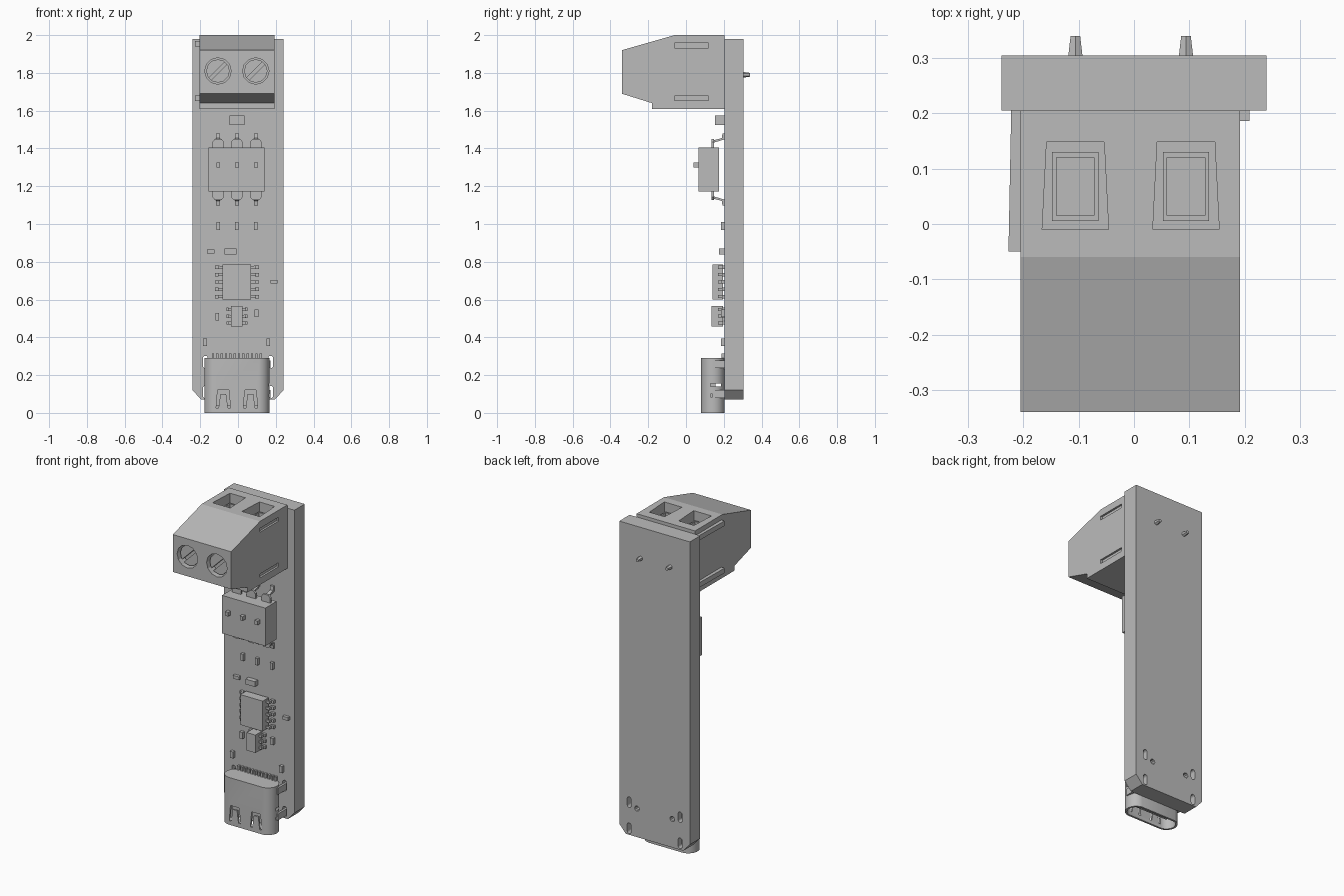
import bpy, bmesh, math
from mathutils import Matrix, Vector

if "Cube" in bpy.data.objects:
    bpy.data.objects.remove(bpy.data.objects["Cube"], do_unlink=True)

grey = bpy.data.materials.new("plain_grey")
grey.use_nodes = True
grey.diffuse_color = (0.5, 0.5, 0.5, 1)
grey.node_tree.nodes["Principled BSDF"].inputs["Base Color"].default_value = (0.5, 0.5, 0.5, 1)

MID = -0.006          # centre line of the mounted parts
FACE = 0.205          # front face of the board


def finish(name, bm):
    bmesh.ops.recalc_face_normals(bm, faces=bm.faces)
    mesh = bpy.data.meshes.new(name)
    bm.to_mesh(mesh)
    bm.free()
    mesh.materials.append(grey)
    obj = bpy.data.objects.new(name, mesh)
    bpy.context.collection.objects.link(obj)
    return obj


def prism(name, points, axis, a, b):
    """Extrude a closed profile along x, y or z from a to b."""
    place = {"x": lambda u, v: (a, u, v), "y": lambda u, v: (u, a, v), "z": lambda u, v: (u, v, a)}[axis]
    step = Vector([(b - a) if axis == k else 0 for k in "xyz"])
    bm = bmesh.new()
    face = bm.faces.new([bm.verts.new(place(u, v)) for u, v in points])
    out = bmesh.ops.extrude_face_region(bm, geom=[face])
    bmesh.ops.translate(bm, vec=step, verts=[g for g in out["geom"] if isinstance(g, bmesh.types.BMVert)])
    return finish(name, bm)


def box(name, x0, x1, y0, y1, z0, z1):
    return prism(name, [(x0, y0), (x1, y0), (x1, y1), (x0, y1)], "z", z0, z1)


def chip(name, x, z, w, h, y0):
    """Small part standing on the board."""
    return box(name, x - w / 2, x + w / 2, y0, FACE, z - h / 2, z + h / 2)


def oval(cx, cy, w, h, n=6):
    """Outline of a slot with round ends along its longer side."""
    r, pts = min(w, h) / 2, []
    for i in range(4 * n):
        t = 2 * math.pi * (i + 0.5) / (4 * n)
        c, s = math.cos(t), math.sin(t)
        pts.append((cx + r * c + math.copysign(w / 2 - r, c), cy + r * s + math.copysign(h / 2 - r, s)))
    return pts


def disc(x, z, r, n=10):
    return [(x + r * math.cos(2 * math.pi * i / n), z + r * math.sin(2 * math.pi * i / n)) for i in range(n)]


def cut(obj, cutters):
    for c in cutters:
        mod = obj.modifiers.new("cut", "BOOLEAN")
        mod.operation, mod.solver, mod.object = "DIFFERENCE", "EXACT", c
        bpy.context.view_layer.objects.active = obj
        bpy.ops.object.modifier_apply(modifier=mod.name)
        bpy.data.objects.remove(c, do_unlink=True)


# Circuit board with chamfered lower corners, slots and peg holes
board = prism("circuit_board", [(-0.24, 1.98), (-0.24, 0.12), (-0.195, 0.07), (0.195, 0.07),
                                (0.24, 0.12), (0.24, 1.98)], "y", FACE, 0.305)
holes = []
for s in (-1, 1):
    for z in (0.11, 0.27):
        holes.append(prism("slot", oval(s * 0.173, z, 0.026, 0.065), "y", 0.1, 0.4))
    holes.append(prism("peg_hole", disc(s * 0.12, 0.245, 0.016), "y", 0.1, 0.4))
cut(board, holes)

# Screw terminal block
block = prism("terminal_block", [(FACE, 2.0), (-0.06, 2.0), (-0.34, 1.92), (-0.34, 1.69),
                                 (-0.18, 1.64), (-0.18, 1.61), (FACE, 1.61)], "x", -0.205, 0.192)
ways = (MID - 0.1, MID + 0.1)
pockets = []
for x in ways:
    pockets.append(prism("wire_pocket", [(x - 0.06, -0.01), (x + 0.06, -0.01), (x + 0.052, 0.148),
                                         (x - 0.052, 0.148)], "z", 1.72, 2.1))
    pockets.append(prism("screw_recess", disc(x, 1.81, 0.07, 12), "y", -0.4, -0.27))
for z in (1.665, 1.945):
    pockets.append(box("side_groove", 0.18, 0.3, -0.06, 0.12, z - 0.012, z + 0.012))
cut(block, pockets)
for z in (1.665, 1.955):
    prism("side_rib", [(-0.2, -0.05), (-0.227, -0.05), (-0.222, FACE), (-0.2, FACE)], "z", z - 0.015, z + 0.015)
for x in ways:
    # Wire clamp, slotted screw and tapered solder pin
    clamp = box("wire_clamp", x - 0.042, x + 0.042, 0.005, 0.13, 1.71, 1.95)
    cut(clamp, [box("mouth", x - 0.034, x + 0.034, 0.015, 0.12, 1.78, 2.1)])
    screw = prism("clamp_screw", disc(x, 1.81, 0.062, 12), "y", -0.32, -0.26)
    slot = box("slot", -0.009, 0.009, -0.4, -0.295, -0.1, 0.1)
    slot.data.transform(Matrix.Translation((x, 0, 1.81)) @ Matrix.Rotation(math.radians(45), 4, "Y"))
    cut(screw, [slot])
    bm = bmesh.new()
    bmesh.ops.create_cone(bm, cap_ends=True, segments=6, radius1=0.018, radius2=0.01, depth=0.06,
                          matrix=Matrix.Translation((x, 0.31, 1.79)) @ Matrix.Rotation(-math.pi / 2, 4, "X"))
    finish("solder_pin", bm)

# Large six-lead package with bent leads above and below
body = box("large_chip", -0.155, 0.14, 0.065, 0.175, 1.172, 1.405)
for x in (-0.105, MID, 0.095):
    box("top_mark", x - 0.01, x + 0.01, 0.04, 0.066, 1.3, 1.325)
    for s in (-1, 1):
        edge = 1.2885 + s * 0.1165
        path = [(0.135, -0.01), (0.135, 0.035), (0.19, 0.05), (0.193, 0.075),
                (FACE, 0.075), (FACE, 0.043), (0.147, 0.026), (0.147, -0.01)]
        prism("large_chip_lead", [(y, edge + s * d) for y, d in path], "x", x - 0.011, x + 0.011)
        prism("lead_shoulder", [(x - 0.03, edge), (x - 0.03, edge + s * 0.03), (x - 0.018, edge + s * 0.045),
                                (x + 0.018, edge + s * 0.045), (x + 0.03, edge + s * 0.03),
                                (x + 0.03, edge)], "y", 0.134, 0.148)


def leaded_chip(name, z, half_w, half_h, top, reach, rows, pitch):
    """Chip with a row of stepped leads on each side."""
    box(name, MID - half_w, MID + half_w, top, FACE - 0.008, z - half_h, z + half_h)
    for s in (-1, 1):
        for i in range(rows):
            zi = z + (i - (rows - 1) / 2) * pitch
            xs = [MID + s * d for d in (half_w - 0.005, (half_w + reach) / 2, reach)]
            box(name + "_arm", min(xs[:2]), max(xs[:2]), 0.17, 0.182, zi - 0.007, zi + 0.007)
            box(name + "_foot", min(xs[1:]), max(xs[1:]), 0.17 + 0.02, FACE, zi - 0.009, zi + 0.009)
            box(name + "_knee", xs[1] - 0.005, xs[1] + 0.005, 0.17, FACE, zi - 0.008, zi + 0.008)


leaded_chip("driver_chip", 0.693, 0.076, 0.093, 0.14, 0.116, 5, 0.039)
leaded_chip("small_chip", 0.512, 0.03, 0.055, 0.135, 0.056, 3, 0.036)

# Loose resistors and capacitors
chip("large_capacitor", MID, 1.55, 0.08, 0.05, 0.153)
for x in (-0.105, MID, 0.095):
    chip("resistor", x, 0.99, 0.018, 0.042, 0.186)
chip("flat_resistor", -0.145, 0.855, 0.04, 0.02, 0.186)
chip("wide_capacitor", -0.04, 0.855, 0.064, 0.032, 0.175)
chip("edge_resistor", 0.19, 0.694, 0.038, 0.02, 0.186)
for x, z in ((-0.11, 0.51), (0.098, 0.528), (-0.175, 0.373), (0.16, 0.373)):
    chip("small_resistor", x, z, 0.02, 0.04, 0.186)

# Plug socket: rounded shell open at the bottom
CY = 0.1425
shell = prism("socket_shell", oval(MID, CY, 0.345, 0.125), "z", 0, 0.29)
openings = [prism("mouth", oval(MID, CY, 0.321, 0.101), "z", -0.05, 0.24)]
for z in (0.092, 0.148):
    openings.append(box("side_slit", -0.3, 0.3, 0.13, 0.185, z - 0.008, z + 0.008))
for x in (MID - 0.072, MID + 0.072):
    arch = [(-0.038, 0.025), (-0.03, 0.12), (0.03, 0.12), (0.038, 0.025),
            (0.025, 0.025), (0.015, 0.1), (-0.015, 0.1), (-0.025, 0.025)]
    openings.append(prism("spring_gap", [(x + u, z) for u, z in arch], "y", 0.05, 0.1))
cut(shell, openings)
box("socket_tongue", MID - 0.12, MID + 0.12, CY - 0.014, CY + 0.014, 0.04, 0.25)
for i in range(12):
    x = MID + (i - 5.5) * 0.023
    box("socket_contact", x - 0.006, x + 0.006, 0.188, FACE, 0.27, 0.315)
for s in (-1, 1):
    box("socket_peg", s * 0.12 - 0.012, s * 0.12 + 0.012, 0.18, 0.26, 0.233, 0.257)
    for z in (0.1, 0.258):
        box("socket_leg", s * 0.166 - 0.007, s * 0.166 + 0.007, 0.14, 0.27, z - 0.02, z + 0.02)

# Smooth only the rounded socket shell
bpy.ops.object.select_all(action="DESELECT")
shell.select_set(True)
bpy.context.view_layer.objects.active = shell
bpy.ops.object.shade_smooth_by_angle(angle=math.radians(30))
